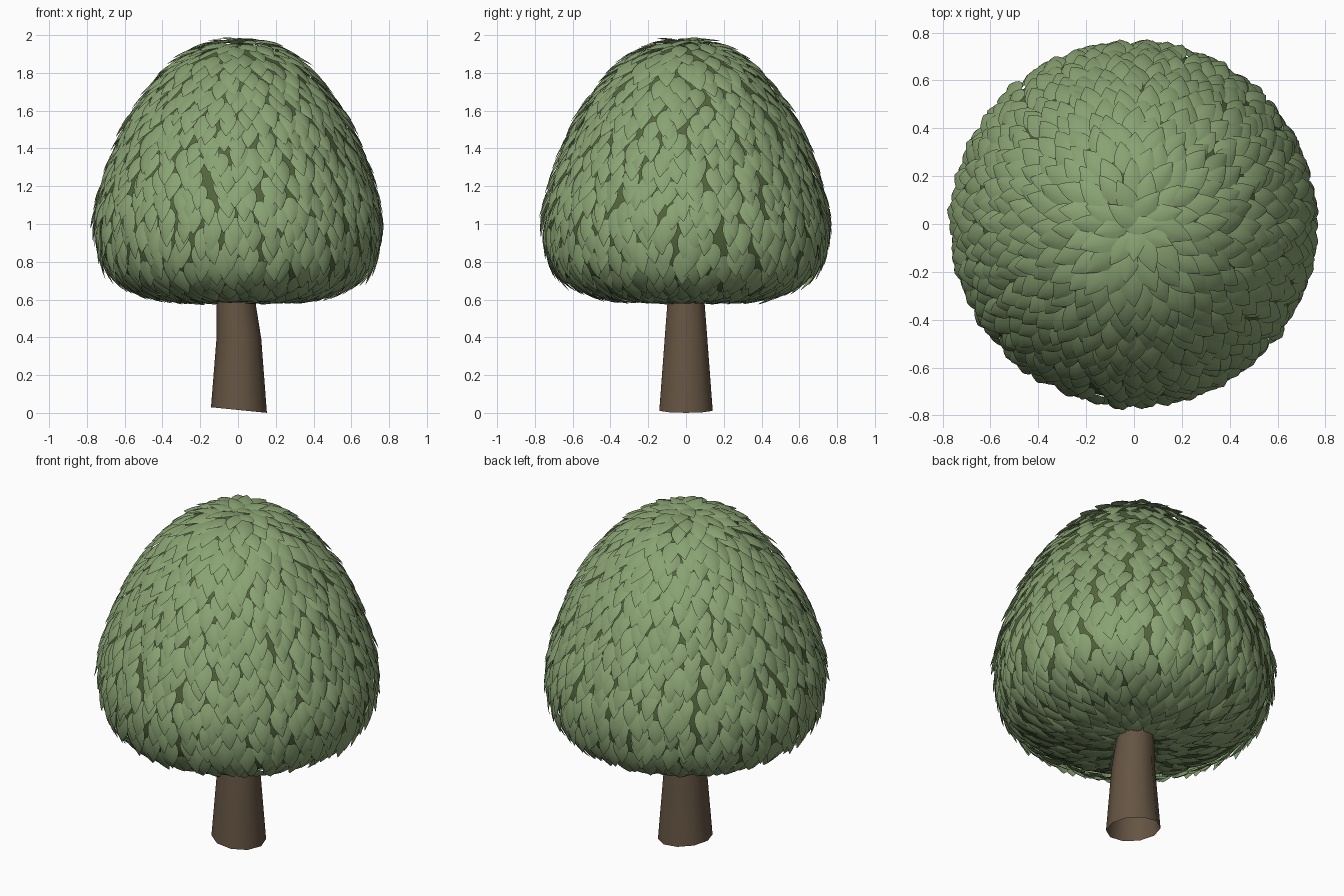
import bpy, bmesh, math, random
from mathutils import Vector, Matrix

if "Cube" in bpy.data.objects:
    bpy.data.objects.remove(bpy.data.objects["Cube"])

random.seed(4)


def material(name, color):
    m = bpy.data.materials.new(name)
    m.diffuse_color = (*color, 1)
    m.use_nodes = True
    m.node_tree.nodes["Principled BSDF"].inputs["Base Color"].default_value = m.diffuse_color
    return m


def make_object(name, bm, mat):
    me = bpy.data.meshes.new(name)
    bm.normal_update()
    bm.to_mesh(me)
    bm.free()
    me.materials.append(mat)
    for p in me.polygons:
        p.use_smooth = True
    ob = bpy.data.objects.new(name, me)
    bpy.context.collection.objects.link(ob)
    return ob


def bridge(bm, rings):
    for a, b in zip(rings, rings[1:]):
        n = len(a)
        for i in range(n):
            bm.faces.new((a[i], a[(i + 1) % n], b[(i + 1) % n], b[i]))


# Crown profile (radius, height) from apex to underside
KEYS = [(0, 1.975), (.13, 1.96), (.27, 1.90), (.40, 1.79), (.545, 1.60), (.645, 1.40),
        (.715, 1.20), (.75, 1.0), (.715, .80), (.62, .69), (.45, .62), (.25, .60), (.07, .60)]


def smooth_profile(keys, steps=12):
    pts = [Vector(k) for k in keys]
    ext = [2 * pts[0] - pts[1]] + pts + [2 * pts[-1] - pts[-2]]
    out = []
    for i in range(len(pts) - 1):
        a, b, c, d = ext[i:i + 4]
        for s in range(steps):
            t = s / steps
            out.append(.5 * (2 * b + (c - a) * t + (2 * a - 5 * b + 4 * c - d) * t * t
                             + (3 * b - a - 3 * c + d) * t ** 3))
    return out + [pts[-1]]


profile = smooth_profile(KEYS)

# Dark inner crown, slightly inside the leaf layer
bm = bmesh.new()
rings = []
for i in range(3, len(profile), 3):
    p = profile[i]
    r, z = max(p.x - .02, .01), 1.0 + (p.y - 1.0) * .97
    rings.append([bm.verts.new((r * math.cos(a), r * math.sin(a), z))
                  for a in (math.tau * k / 48 for k in range(48))])
bridge(bm, rings)
bm.faces.new(rings[0])
bm.faces.new(rings[-1])
bmesh.ops.recalc_face_normals(bm, faces=bm.faces)
make_object("crown_core", bm, material("dark_foliage", (.085, .13, .045)))

# Teardrop leaf: (distance along, half width), cupped across and curved lengthwise
LEAF = [(0, .012), (.010, .028), (.030, .042), (.058, .048), (.088, .043),
        (.118, .030), (.145, .014), (.162, .002)]


def add_leaf(bm, mat, size):
    rows = []
    for u, w in LEAF:
        t = u / .162
        lift = .016 * math.sin(math.pi * t * .8) - .004
        rows.append([bm.verts.new(mat @ (Vector((w * s, u - .08, lift - .20 * w * s * s)) * size))
                     for s in (-1, -.5, 0, .5, 1)])
    for a, b in zip(rows, rows[1:]):
        for i in range(4):
            bm.faces.new((a[i], a[i + 1], b[i + 1], b[i]))


# Leaves spread evenly by surface area, tips running down the profile
area = [0]
for a, b in zip(profile, profile[1:]):
    area.append(area[-1] + (a.x + b.x) * (b - a).length)
bm = bmesh.new()
COUNT = 1050
j = 0
for n in range(COUNT):
    target = area[-1] * (n + .5) / COUNT
    while area[j + 1] < target:
        j += 1
    f = (target - area[j]) / (area[j + 1] - area[j])
    p = profile[j].lerp(profile[j + 1], f)
    tan = (profile[j + 1] - profile[j]).normalized()
    ang = n * 2.399963 + random.uniform(-.05, .05)
    ca, sa = math.cos(ang), math.sin(ang)
    down = Vector((tan.x * ca, tan.x * sa, tan.y))
    out = Vector((-tan.y * ca, -tan.y * sa, tan.x))
    side = down.cross(out)
    frame = Matrix((side, down, out)).transposed().to_4x4()
    pos = Vector((p.x * ca, p.x * sa, p.y)) + out * random.uniform(-.002, .008)
    twist = Matrix.Rotation(random.uniform(-.2, .2), 4, 'Z')
    pitch = Matrix.Rotation(random.uniform(.02, .18), 4, 'X')
    roll = Matrix.Rotation(random.uniform(-.15, .15), 4, 'Y')
    add_leaf(bm, Matrix.Translation(pos) @ frame @ twist @ pitch @ roll, random.uniform(.88, 1.08))
make_object("crown_leaves", bm, material("leaf_green", (.25, .36, .17)))

# Open, slightly bent trunk with a slanted foot: (centre x, height, radius, slant)
bm = bmesh.new()
rings = []
for cx, z, r, slant in [(.005, .015, .148, -.1), (.005, .40, .118, -.05),
                        (-.012, .60, .102, 0), (-.015, .85, .085, 0)]:
    ring = []
    for k in range(10):
        a = math.tau * k / 10
        x = r * math.cos(a)
        ring.append(bm.verts.new((cx + x, r * math.sin(a), z + slant * x)))
    rings.append(ring)
bridge(bm, rings)
make_object("trunk", bm, material("bark", (.13, .09, .055)))
